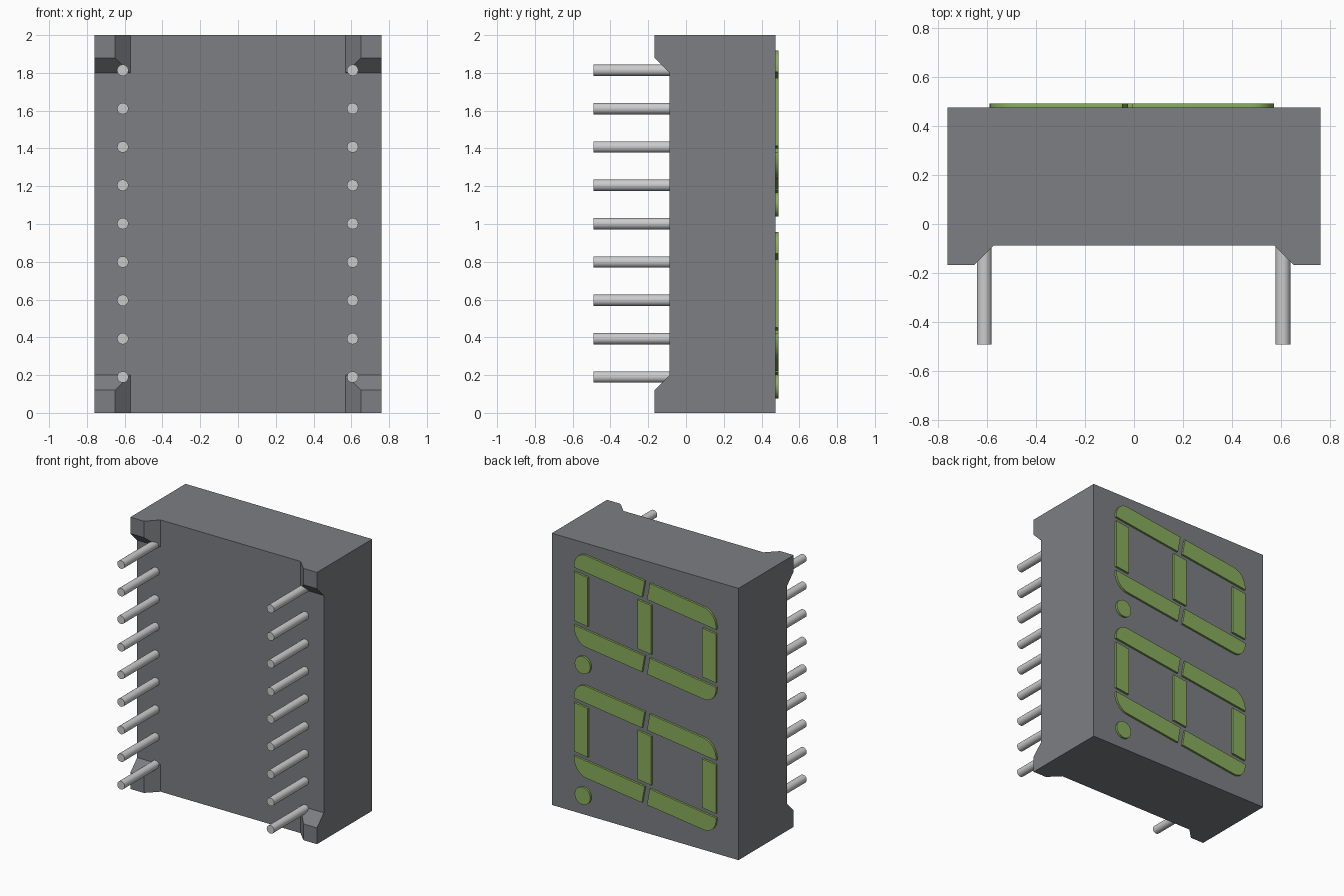
import bpy, bmesh, math
from mathutils import Vector

if "Cube" in bpy.data.objects:
    bpy.data.objects.remove(bpy.data.objects["Cube"])


def material(name, rgb):
    m = bpy.data.materials.new(name)
    m.diffuse_color = (*rgb, 1)
    m.use_nodes = True
    m.node_tree.nodes["Principled BSDF"].inputs["Base Color"].default_value = m.diffuse_color
    return m


def prism(name, loop, axis, a, b, mat=None):
    """Extrude a closed loop from a to b along an axis.
    Loop pairs are (x, z) for axis y, (x, y) for axis z, (y, z) for axis x."""
    bm = bmesh.new()
    verts = []
    for p in loop:
        co = list(p)
        co.insert("xyz".index(axis), a)
        verts.append(bm.verts.new(co))
    face = bm.faces.new(verts)
    ext = bmesh.ops.extrude_face_region(bm, geom=[face])
    shift = Vector((0, 0, 0))
    shift["xyz".index(axis)] = b - a
    bmesh.ops.translate(bm, vec=shift, verts=[g for g in ext["geom"] if isinstance(g, bmesh.types.BMVert)])
    bmesh.ops.recalc_face_normals(bm, faces=bm.faces[:])
    me = bpy.data.meshes.new(name)
    bm.to_mesh(me)
    bm.free()
    ob = bpy.data.objects.new(name, me)
    bpy.context.collection.objects.link(ob)
    if mat:
        me.materials.append(mat)
    return ob


def circle(cx, cz, r, n=24):
    return [(cx + r * math.cos(2 * math.pi * i / n), cz + r * math.sin(2 * math.pi * i / n)) for i in range(n)]


def smooth(ob):
    bpy.ops.object.select_all(action='DESELECT')
    ob.select_set(True)
    bpy.context.view_layer.objects.active = ob
    bpy.ops.object.shade_smooth_by_angle(angle=math.radians(35))


dark = material("housing_grey", (0.2, 0.21, 0.225))
green = material("segment_green", (0.25, 0.42, 0.11))

# Housing: block with two crossing tapered channels, leaving four corner feet
W, BACK, FLOOR, FOOT = 0.76, 0.475, -0.087, -0.167
body = prism("housing", [(-W, FOOT), (W, FOOT), (W, BACK), (-W, BACK)], "z", 0, 2, dark)
e = 0.08
long_cut = prism("channel_cutter_long",
                 [(-0.65 - e, FOOT - e), (0.65 + e, FOOT - e), (0.57, FLOOR), (-0.57, FLOOR)], "z", -0.1, 2.1)
cross_cut = prism("channel_cutter_cross",
                  [(FOOT - e, 0.12 - e), (FOOT - e, 1.88 + e), (FLOOR, 1.8), (FLOOR, 0.2)], "x", -1, 1)
bpy.context.view_layer.objects.active = body
for cutter in (long_cut, cross_cut):
    cutter.hide_render = True
    mod = body.modifiers.new("channel", 'BOOLEAN')
    mod.operation = 'DIFFERENCE'
    mod.solver = 'EXACT'
    mod.object = cutter
    bpy.ops.object.modifier_apply(modifier=mod.name)
    bpy.data.objects.remove(cutter)

# Pins: two columns of nine
for side, x in (("left", -0.61), ("right", 0.607)):
    for i in range(9):
        smooth(prism(f"pin_{side}_{i + 1}", circle(x, 0.19 + i * 0.203, 0.03), "y", -0.49, FLOOR + 0.01))

# Segments: digits lie on their side, slanted by a shear along x
SLANT, MID = 0.13, 1.519
Y0, Y1 = BACK - 0.005, 0.49


def segment(name, loop, offset):
    pts = [(x, MID + w + SLANT * x + offset) for x, w in loop]
    smooth(prism(name, pts, "y", Y0, Y1, green))


def bar(outer, inner_out, inner_in, s):
    """Bar with a rounded outer corner; s = +1 upper row, -1 lower row."""
    near, far = 0.212, 0.338
    d = math.copysign(1, outer)
    arc = [(outer - d * 0.1 * (1 - math.cos(t)), s * (near + 0.011 + 0.115 * math.sin(t)))
           for t in (math.pi / 2 * i / 10 for i in range(11))]
    top, low = (inner_out, inner_in) if s > 0 else (inner_in, inner_out)
    return [(outer, s * near)] + arc + [(top, s * far), (low, s * near)]


for digit, off in (("upper", 0), ("lower", -0.962)):
    # Straight cross strokes
    for part, x0, x1 in (("left", -0.587, -0.475), ("middle", -0.06, 0.052), ("right", 0.457, 0.57)):
        segment(f"{digit}_{part}_stroke", [(x0, -0.18), (x1, -0.18), (x1, 0.18), (x0, 0.18)], off)
    # Rounded long bars
    for row, s in (("top", 1), ("bottom", -1)):
        segment(f"{digit}_{row}_bar_right", bar(0.57, -0.006, 0.016, s), off)
        segment(f"{digit}_{row}_bar_left", bar(-0.588, -0.047, -0.025, s), off)
    # Decimal point
    smooth(prism(f"{digit}_decimal_point", circle(0.5, 1.103 + off, 0.064), "y", Y0, Y1, green))
